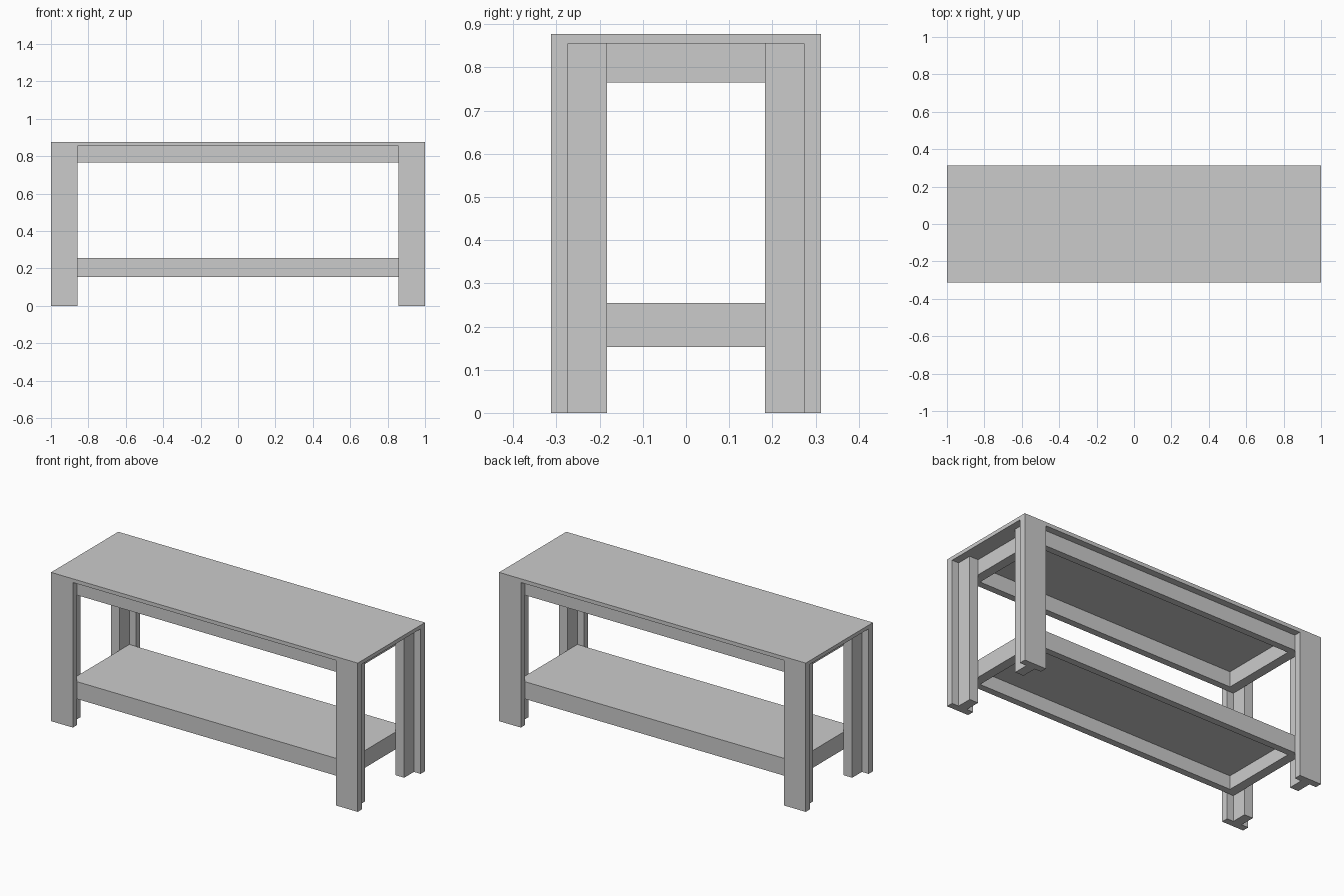
import bpy

if "Cube" in bpy.data.objects:
    bpy.data.objects.remove(bpy.data.objects["Cube"])

W, D = 1.0, 0.313            # half width and depth of the top
FX, FY = 0.90, 0.273         # half width and depth of the inner frames
TOP, SLAB = 0.877, 0.022
END, RAIL = 0.056, 0.04      # thickness of end rails and long rails


def box(name, x0, x1, y0, y1, z0, z1):
    verts = [(x, y, z) for x in (x0, x1) for y in (y0, y1) for z in (z0, z1)]
    faces = [(0, 1, 3, 2), (4, 6, 7, 5), (0, 4, 5, 1),
             (2, 3, 7, 6), (0, 2, 6, 4), (1, 5, 7, 3)]
    me = bpy.data.meshes.new(name)
    me.from_pydata(verts, [], faces)
    ob = bpy.data.objects.new(name, me)
    bpy.context.collection.objects.link(ob)
    return ob


def mirror(ob, x=False, y=False):
    m = ob.modifiers.new("mirror", 'MIRROR')
    m.use_axis = (x, y, False)
    return ob


def frame(name, z0, z1):
    # long rails run the full width, end rails sit between them
    mirror(box(name + "_long_rail", -FX, FX, -FY, -FY + RAIL, z0, z1), y=True)
    mirror(box(name + "_end_rail", FX - END, FX, -FY + RAIL, FY - RAIL, z0, z1), x=True)


# table top and the frame under it
box("table_top", -W, W, -D, D, TOP - SLAB, TOP)
frame("top_frame", 0.765, TOP - SLAB)

# lower shelf and its frame
box("shelf_panel", -FX, FX, -FY, FY, 0.255 - SLAB, 0.255)
frame("shelf_frame", 0.153, 0.255 - SLAB)

# legs: wide outer board with a narrower stud behind it
mirror(box("leg_board", 0.858, W, -D, -FY, 0, TOP - SLAB), x=True, y=True)
mirror(box("leg_stud", FX, 0.956, -FY, -0.183, 0, TOP - SLAB), x=True, y=True)
